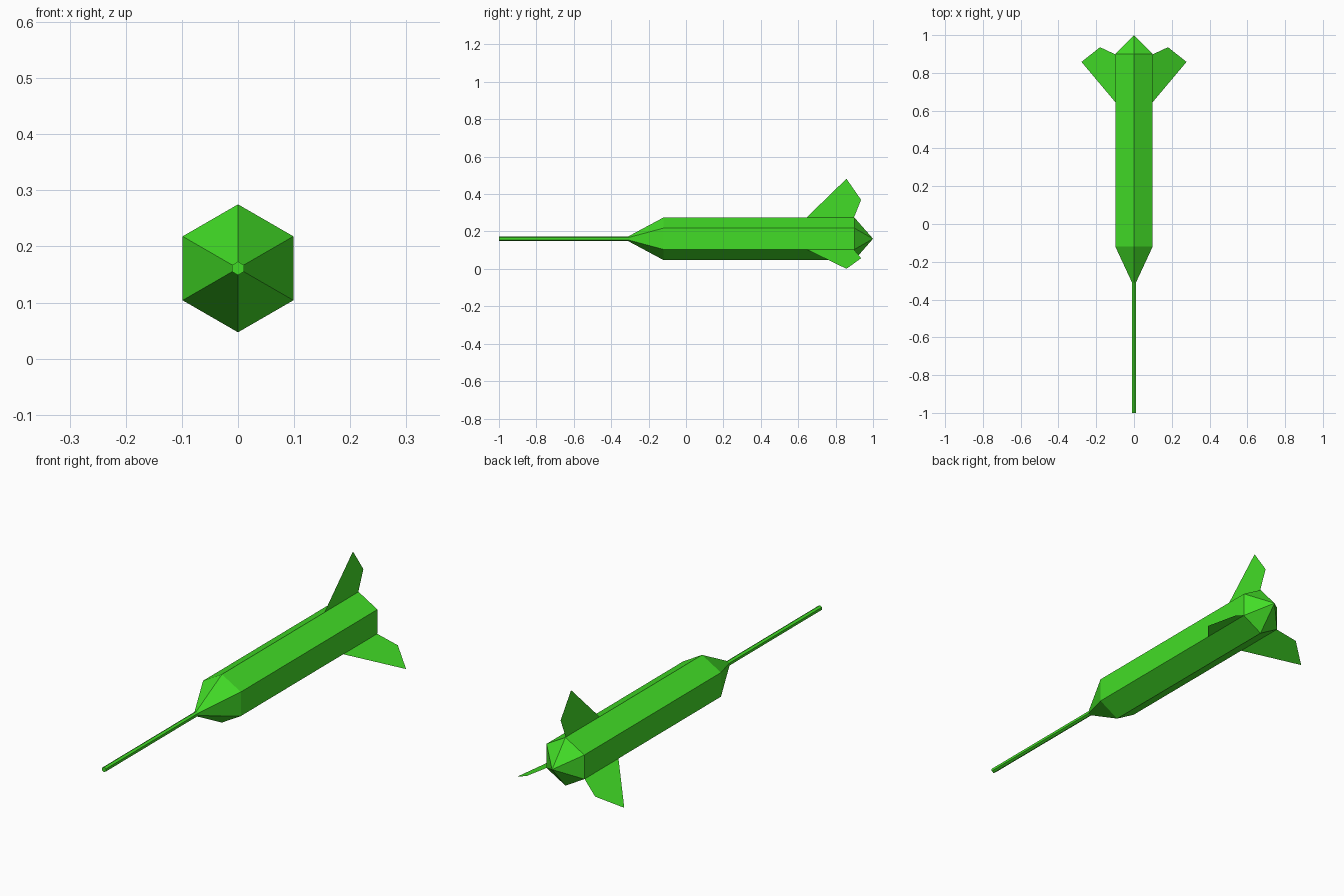
import bpy, bmesh, math
from mathutils import Vector

if "Cube" in bpy.data.objects:
    bpy.data.objects.remove(bpy.data.objects["Cube"])

AXIS_Z = 0.161

green = bpy.data.materials.new("bright green")
green.diffuse_color = (0.055, 0.72, 0.02, 1)
green.use_nodes = True
green.node_tree.nodes["Principled BSDF"].inputs["Base Color"].default_value = green.diffuse_color


def radial(r, angle, y):
    return Vector((r * math.cos(angle), y, AXIS_Z + r * math.sin(angle)))


def finish(bm, name):
    mesh = bpy.data.meshes.new(name)
    bm.to_mesh(mesh)
    bm.free()
    mesh.materials.append(green)
    bpy.context.collection.objects.link(bpy.data.objects.new(name, mesh))


def hex_loft(name, profile):
    """Six-sided turned shape along y; profile is (y, radius), radius 0 = point."""
    bm = bmesh.new()
    rings = []
    for y, r in profile:
        if r == 0:
            rings.append([bm.verts.new(radial(0, 0, y))] * 6)
        else:
            rings.append([bm.verts.new(radial(r, math.radians(30 + 60 * i), y)) for i in range(6)])
    for a, b in zip(rings, rings[1:]):
        for i in range(6):
            j = (i + 1) % 6
            corners = [a[i], a[j], b[j], b[i]]
            bm.faces.new(list(dict.fromkeys(corners)))
    for ring in (rings[0], rings[-1]):
        if len(set(ring)) == 6:
            bm.faces.new(ring)
    bmesh.ops.recalc_face_normals(bm, faces=bm.faces)
    finish(bm, name)


# Body with tapered nose and pointed tail
hex_loft("rocket_body", [(-0.31, 0.012), (-0.12, 0.114), (0.9, 0.114), (1.0, 0)])

# Thin guide stick at the front
hex_loft("guide_stick", [(-1.0, 0.012), (-0.31, 0.012)])

# Three flat fins, 120 degrees apart
fin_profile = [(0.645, 0.114), (0.858, 0.321), (0.936, 0.208), (0.898, 0.114)]
for name, deg in (("top_fin", 90), ("left_fin", 210), ("right_fin", 330)):
    bm = bmesh.new()
    bm.faces.new([bm.verts.new(radial(r, math.radians(deg), y)) for y, r in fin_profile])
    finish(bm, name)
